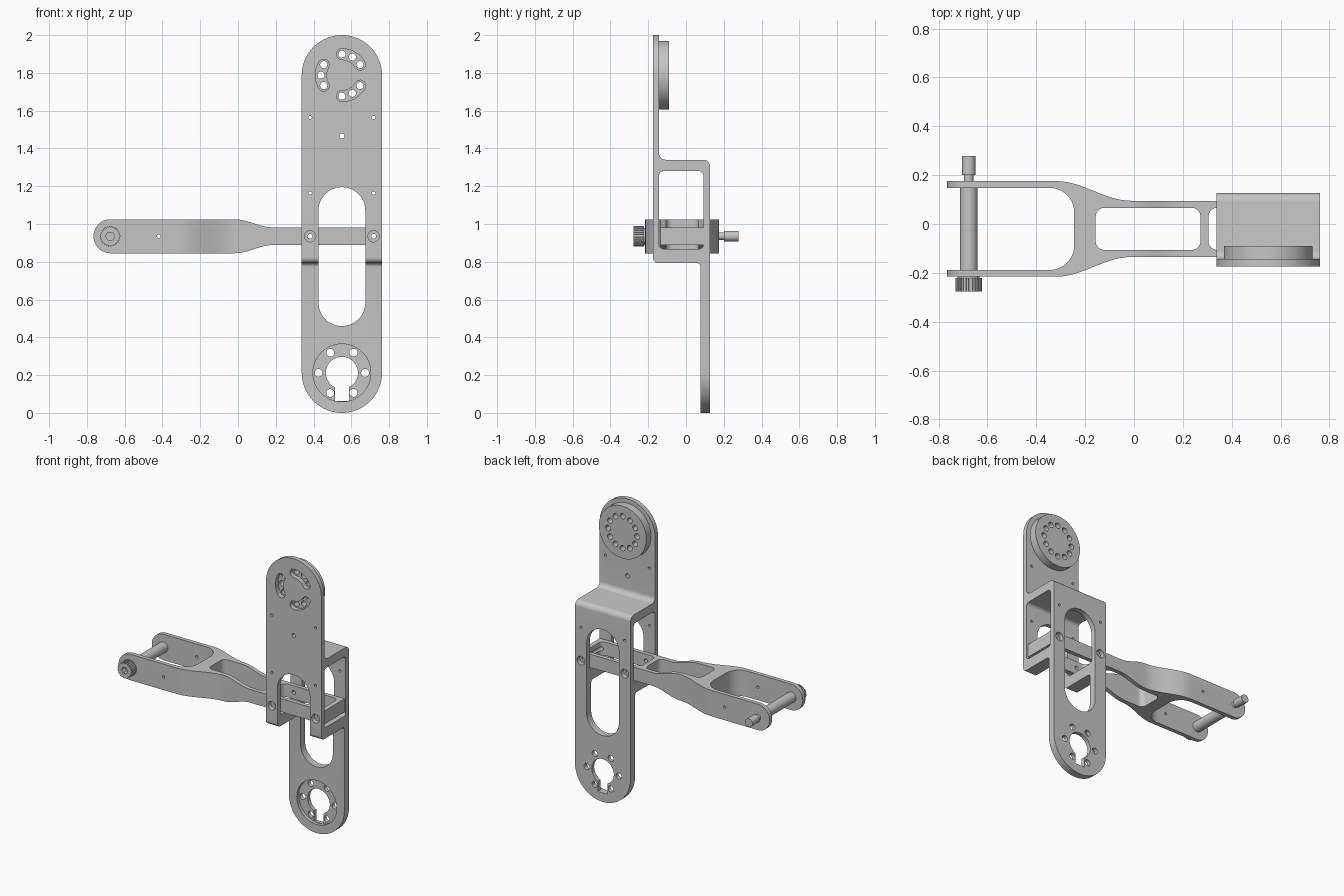
import bpy, bmesh
from math import sin, cos, pi, radians

cube = bpy.data.objects.get("Cube")
if cube:
    bpy.data.objects.remove(cube, do_unlink=True)

metal = bpy.data.materials.new("light grey")
metal.use_nodes = True
GREY = (0.56, 0.56, 0.56, 1)
metal.diffuse_color = GREY
metal.node_tree.nodes["Principled BSDF"].inputs["Base Color"].default_value = GREY

# Maps a 2D outline point and a depth to 3D for each extrusion axis
PLACE = {"x": lambda a, b, t: (t, a, b),
         "y": lambda a, b, t: (a, t, b),
         "z": lambda a, b, t: (a, b, t)}


def prisms(name, axis, t0, t1, outlines):
    """One object made of separate outlines extruded from t0 to t1."""
    bm = bmesh.new()
    put = PLACE[axis]
    for pts in outlines:
        lo = [bm.verts.new(put(a, b, t0)) for a, b in pts]
        hi = [bm.verts.new(put(a, b, t1)) for a, b in pts]
        bm.faces.new(lo)
        bm.faces.new(hi[::-1])
        for i in range(len(pts)):
            j = (i + 1) % len(pts)
            bm.faces.new((lo[i], hi[i], hi[j], lo[j]))
    bmesh.ops.recalc_face_normals(bm, faces=bm.faces[:])
    me = bpy.data.meshes.new(name)
    bm.to_mesh(me)
    bm.free()
    me.materials.append(metal)
    ob = bpy.data.objects.new(name, me)
    bpy.context.collection.objects.link(ob)
    return ob


def activate(ob):
    bpy.ops.object.select_all(action="DESELECT")
    ob.select_set(True)
    bpy.context.view_layer.objects.active = ob


def combine(ob, tool, operation="DIFFERENCE"):
    activate(ob)
    mod = ob.modifiers.new("cut", "BOOLEAN")
    mod.operation, mod.object, mod.solver = operation, tool, "EXACT"
    bpy.ops.object.modifier_apply(modifier=mod.name)
    bpy.data.objects.remove(tool, do_unlink=True)


def cut(ob, axis, t0, t1, *outlines):
    combine(ob, prisms("cutter", axis, t0, t1, outlines))


def finish(ob):
    activate(ob)
    bpy.ops.object.shade_smooth_by_angle(angle=radians(30))


def circle(a, b, r, n=32):
    return [(a + r * cos(2 * pi * i / n), b + r * sin(2 * pi * i / n)) for i in range(n)]


def rounded(corners, steps=8):
    """Outline from right-angled corners (a, b, radius)."""
    out = []
    for i, (a, b, r) in enumerate(corners):
        if r == 0:
            out.append((a, b))
            continue
        u, v = [], []
        for d, other in ((u, corners[i - 1]), (v, corners[(i + 1) % len(corners)])):
            da, db = other[0] - a, other[1] - b
            length = (da * da + db * db) ** 0.5
            d += [da / length, db / length]
        for k in range(steps + 1):
            s, c = r * (1 - sin(pi / 2 * k / steps)), r * (1 - cos(pi / 2 * k / steps))
            out.append((a + u[0] * s + v[0] * c, b + u[1] * s + v[1] * c))
    return out


def rect(a0, b0, a1, b1, r=0):
    return rounded([(a0, b0, r), (a1, b0, r), (a1, b1, r), (a0, b1, r)], 16)


def arc_slot(a, b, radius, half, mid, span):
    """Curved slot with round ends, angles in degrees."""
    def polar(ca, cb, r, deg):
        return (ca + r * cos(radians(deg)), cb + r * sin(radians(deg)))
    s, e = mid - span, mid + span
    pts = [polar(a, b, radius + half, s + (e - s) * k / 12) for k in range(13)]
    pts += [polar(*polar(a, b, radius, e), half, e + 180 * k / 8) for k in range(1, 8)]
    pts += [polar(a, b, radius - half, e + (s - e) * k / 12) for k in range(13)]
    pts += [polar(*polar(a, b, radius, s), half, s + 180 + 180 * k / 8) for k in range(1, 8)]
    return pts


def ease(x0, x1, v0, v1, n=12):
    """S-curve between two levels."""
    return [(x0 + (x1 - x0) * k / n, v0 + (v1 - v0) * (1 - cos(pi * k / n)) / 2)
            for k in range(n + 1)]


CX, HALF = 0.55, 0.2125        # bracket centre line and half width
TOP, LOW = 1.788, 0.212        # centres of the round ends
AXIS_Z, ARM_Y = 0.935, -0.02   # arm centre lines
BOLTS = (CX - 0.168, CX + 0.168)

# Stepped bracket: folded side profile trimmed by a round-ended outline
bracket = prisms("stepped_bracket", "x", CX - 0.3, CX + 0.3, [rounded([
    (-0.175, 0.793, 0.03), (0.077, 0.793, 0.02), (0.077, -0.1, 0), (0.127, -0.1, 0),
    (0.127, 1.34, 0.035), (-0.143, 1.34, 0.035), (-0.143, 2.1, 0), (-0.175, 2.1, 0)])])
cut(bracket, "x", -1, 2, rect(-0.143, 0.868, 0.092, 1.28, 0.025))
outline = prisms("outline", "y", -1, 1, [rect(CX - HALF, 0, CX + HALF, 2, HALF * 0.999)])
combine(bracket, outline, "INTERSECT")

# Long window, bolt holes and small fixing holes
cut(bracket, "y", -1, 1, rect(CX - 0.124, 0.46, CX + 0.124, 1.195, 0.1235),
    *[circle(x, AXIS_Z, 0.03) for x in BOLTS],
    *[circle(x, 1.164, 0.009, 16) for x in BOLTS])
cut(bracket, "y", -1, 0, circle(CX, 1.466, 0.014, 16),
    *[circle(x, 1.564, 0.009, 16) for x in BOLTS],
    *[arc_slot(CX, TOP, 0.111, 0.029, mid, 30) for mid in (60, 180, 300)])

# Lower mount: shallow recess, keyhole and ring of holes
cut(bracket, "y", 0, 0.1, circle(CX, LOW, 0.153, 48))
cut(bracket, "y", 0, 1, circle(CX, LOW, 0.085, 40),
    *[circle(*p, 0.021, 20) for p in circle(CX, LOW, 0.123, 6)])
cut(bracket, "y", 0, 1, rect(CX - 0.037, 0.063, CX + 0.037, LOW))
finish(bracket)

# Round horn disc behind the upper end
disc = prisms("horn_disc", "y", -0.143, -0.09, [circle(CX, TOP, 0.182, 64)])
cut(disc, "y", -1, 1, *[circle(*p, 0.019, 20) for p in circle(CX, TOP, 0.111, 12)])
finish(disc)

# Forked arm: plan outline trimmed by its side outline
upper = [(-0.8, 0.196)] + ease(-0.32, -0.01, 0.196, 0.115) + [(0.755, 0.115)]
plan = [(x, ARM_Y + w) for x, w in upper] + [(x, ARM_Y - w) for x, w in upper[::-1]]
arm = prisms("forked_arm", "z", 0.7, 1.2, [plan])
edge = ease(-0.02, 0.19, 0.09, 0.046) + [(0.8, 0.046)]
nose = [(-0.675 - 0.09 * sin(pi * k / 24), AXIS_Z - 0.09 * cos(pi * k / 24))
        for k in range(25)]
side = nose + [(x, AXIS_Z + h) for x, h in edge] + [(x, AXIS_Z - h) for x, h in edge[::-1]]
combine(arm, prisms("side_outline", "y", -1, 1, [side]), "INTERSECT")
cut(arm, "z", 0, 2,
    rounded([(-1, ARM_Y - 0.168, 0), (-0.245, ARM_Y - 0.168, 0.1),
             (-0.245, ARM_Y + 0.168, 0.1), (-1, ARM_Y + 0.168, 0)], 16),
    rect(-0.157, ARM_Y - 0.086, 0.272, ARM_Y + 0.086, 0.035),
    rect(0.305, ARM_Y - 0.086, 0.722, ARM_Y + 0.086, 0.035))
cut(arm, "y", -1, 1, circle(-0.42, AXIS_Z, 0.009, 16),
    *[circle(x, AXIS_Z, 0.013, 16) for x in BOLTS])
finish(arm)

# Pivot pin: spacer, neck, tip and knurled socket head
PX = -0.677
for name, y0, y1, r in (("pin_spacer", ARM_Y - 0.17, ARM_Y + 0.17, 0.036),
                        ("pin_neck", 0.16, 0.21, 0.02),
                        ("pin_tip", 0.2, 0.279, 0.028),
                        ("pin_collar", -0.23, -0.2, 0.045)):
    finish(prisms(name, "y", y0, y1, [circle(PX, AXIS_Z, r)]))
teeth = 28
knurl = [(PX + r * cos(a), AXIS_Z + r * sin(a)) for i in range(teeth)
         for a, r in ((2 * pi * (i + f) / teeth, q)
                      for f, q in ((0, 0.054), (0.5, 0.054), (0.6, 0.049), (0.9, 0.049)))]
head = prisms("pin_head", "y", -0.277, -0.222, [knurl])
cut(head, "y", -1, -0.24, circle(PX, AXIS_Z, 0.024, 6))
finish(head)
